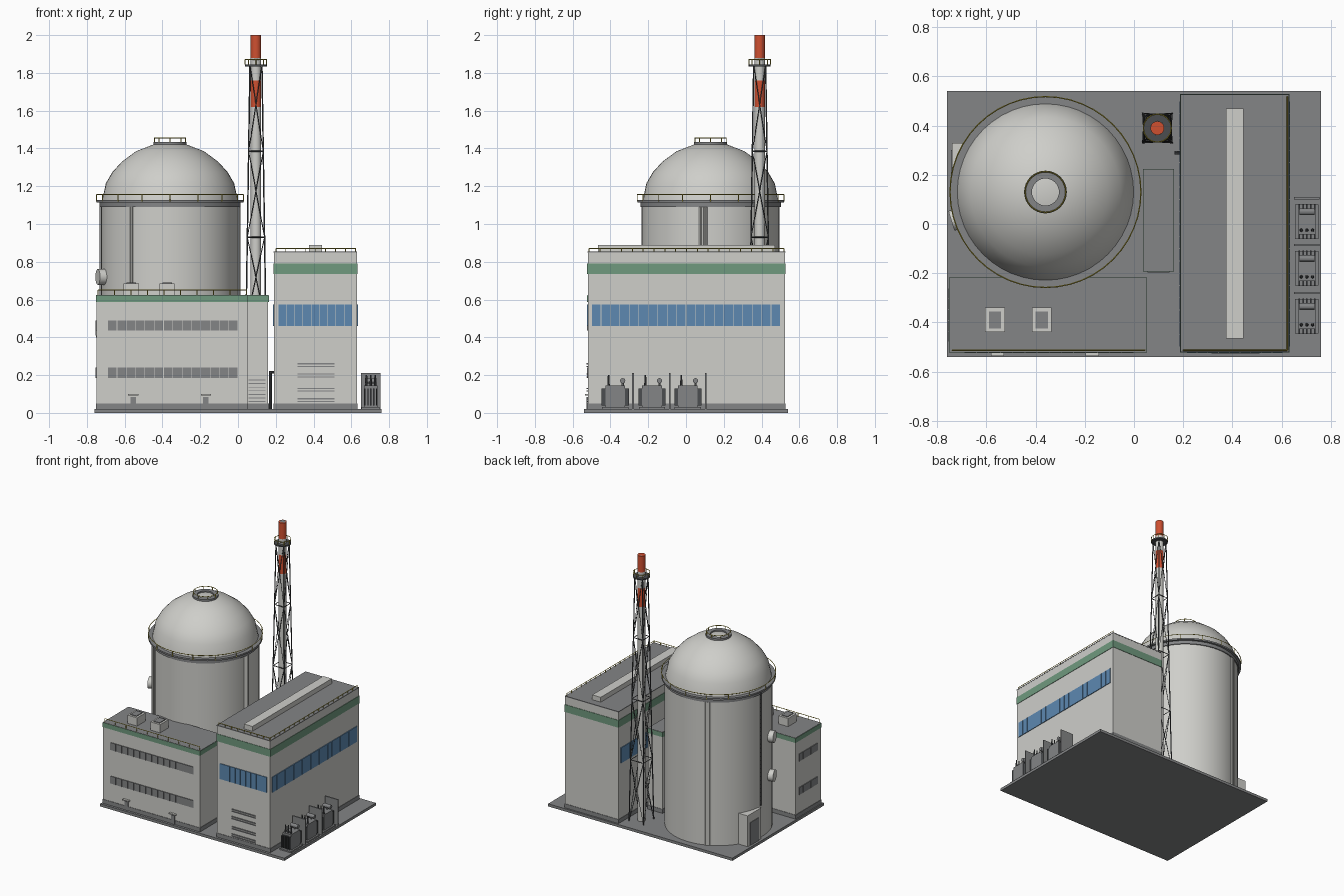
import bpy, bmesh
from math import sin, cos, pi, radians
from mathutils import Vector, Matrix

if "Cube" in bpy.data.objects:
    bpy.data.objects.remove(bpy.data.objects["Cube"])


def material(name, r, g, b):
    m = bpy.data.materials.new(name)
    m.diffuse_color = (r, g, b, 1)
    m.use_nodes = True
    bsdf = next(n for n in m.node_tree.nodes if n.type == 'BSDF_PRINCIPLED')
    bsdf.inputs["Base Color"].default_value = (r, g, b, 1)
    return m


concrete = material("pale concrete", .62, .62, .59)
grey = material("roof grey", .23, .235, .24)
steel = material("dark steel", .07, .075, .08)
green = material("green trim", .16, .32, .21)
blue = material("blue glass", .11, .25, .44)
red = material("warning red", .62, .08, .03)
yellow = material("safety yellow", .6, .5, .06)


class Part:
    """Collects simple solids into one mesh object."""

    def __init__(self):
        self.bm = bmesh.new()

    def box(self, x, y, z):
        size = [b - a for a, b in (x, y, z)]
        mid = [(a + b) / 2 for a, b in (x, y, z)]
        bmesh.ops.create_cube(self.bm, size=1, matrix=Matrix.LocRotScale(Vector(mid), None, Vector(size)))
        return self

    def rod(self, a, b, r, sides=5, r_end=None):
        a, b = Vector(a), Vector(b)
        d = b - a
        turn = d.to_track_quat('Z', 'Y').to_matrix().to_4x4()
        bmesh.ops.create_cone(self.bm, cap_ends=True, segments=sides, radius1=r, radius2=r_end or r,
                              depth=d.length, matrix=Matrix.Translation((a + b) / 2) @ turn)
        return self

    def lathe(self, centre, profile, sides=48):
        rings = []
        for r, z in profile:
            rings.append([self.bm.verts.new((centre[0] + r * cos(2 * pi * i / sides),
                                             centre[1] + r * sin(2 * pi * i / sides), z)) for i in range(sides)])
        for low, high in zip(rings, rings[1:]):
            for i in range(sides):
                j = (i + 1) % sides
                self.bm.faces.new((low[i], low[j], high[j], high[i]))
        return self

    def rail(self, points, height, posts, r=.0025):
        """Top rail and posts along each straight run."""
        up = Vector((0, 0, height))
        for a, b in zip(points, points[1:]):
            a, b = Vector(a), Vector(b)
            self.rod(a + up, b + up, r, 4)
            for i in range(posts + 1):
                p = a.lerp(b, i / posts)
                self.rod(p, p + up, r, 4)
        return self

    def finish(self, name, mat, smooth=False):
        bmesh.ops.remove_doubles(self.bm, verts=self.bm.verts, dist=1e-6)
        bmesh.ops.recalc_face_normals(self.bm, faces=self.bm.faces)
        mesh = bpy.data.meshes.new(name)
        self.bm.to_mesh(mesh)
        self.bm.free()
        mesh.materials.append(mat)
        ob = bpy.data.objects.new(name, mesh)
        bpy.context.collection.objects.link(ob)
        if smooth:
            bpy.ops.object.select_all(action='DESELECT')
            ob.select_set(True)
            bpy.context.view_layer.objects.active = ob
            bpy.ops.object.shade_smooth_by_angle(angle=radians(35))
        return ob


def grow(span, by):
    return span[0] - by, span[1] + by


def panes(part, span, count, place):
    """Row of equal panes with narrow gaps."""
    step = (span[1] - span[0]) / count
    for i in range(count):
        place(part, (span[0] + i * step + .0015, span[0] + (i + 1) * step - .0015))


def building(name, x, y, top, band):
    """Walls, grey roof slab, green trim and grey plinth."""
    Part().box(x, y, (.015, top)).finish(name + "_walls", concrete)
    Part().box(grow(x, .001), grow(y, .001), (top - .002, top + .004)).finish(name + "_roof", grey)
    Part().box(grow(x, .003), grow(y, .003), band).finish(name + "_trim", green)
    Part().box(grow(x, .003), grow(y, .003), (.015, .05)).finish(name + "_plinth", grey)


# Ground slab
Part().box((-.76, .76), (-.54, .54), (0, .02)).finish("ground_slab", grey)

# Three buildings
hall_x, hall_y = (.19, .63), (-.52, .525)
front_x, front_y = (-.75, .05), (-.52, -.22)
link_x, link_y = (.04, .16), (-.19, .22)
building("turbine_hall", hall_x, hall_y, .85, (.735, .79))
building("front_building", front_x, front_y, .62, (.588, .622))
building("link_building", link_x, link_y, .62, (.588, .622))

# Turbine hall glazing, roof vent and louvres
glass = Part()
panes(glass, (.213, .605), 9, lambda p, s: p.box(s, (-.525, -.515), (.46, .575)))
for x in hall_x:
    panes(glass, (-.5, .5), 20, lambda p, s: p.box((x - .005, x + .005), s, (.46, .575)))
glass.finish("hall_windows", blue)
Part().box((.375, .445), (-.465, .47), (.85, .89)).finish("hall_roof_vent", concrete)
slats = Part()
for z in (.06, .075, .115, .13, .19, .205, .245, .26):
    slats.box((.315, .51), (-.527, -.518), (z - .003, z + .003))
for i in range(7):
    z = .06 + i * .019
    slats.box((.055, .145), (-.197, -.188), (z - .002, z + .002))
slats.finish("wall_louvres", grey)

# Front building windows, doors, canopies and roof units
strips = Part()
for z in ((.185, .24), (.435, .49)):
    panes(strips, (-.69, 0), 14, lambda p, s: p.box(s, (-.525, -.515), z))
    panes(strips, (-.48, -.26), 5, lambda p, s: p.box((-.755, -.745), s, z))
doors, canopies = Part(), Part()
for x in (-.555, -.17):
    doors.box((x - .014, x + .014), (-.526, -.515), (.02, .085))
    canopies.box((x - .027, x + .027), (-.536, -.515), (.092, .1))
strips.finish("front_windows", grey)
doors.finish("front_doors", grey)
canopies.finish("door_canopies", concrete)
units, unit_caps = Part(), Part()
for x in (-.565, -.375):
    units.box((x - .04, x + .04), (-.44, -.34), (.62, .685))
    unit_caps.box((x - .025, x + .025), (-.425, -.355), (.68, .69))
units.finish("roof_units", concrete)
unit_caps.finish("roof_unit_fans", grey)

# Roof railings
rails = Part()
rails.rail([(.2, -.513, .85), (.623, -.513, .85)], .02, 8)
rails.rail([(.623, -.513, .85), (.623, .518, .85)], .02, 18)
rails.rail([(-.74, -.513, .62), (.045, -.513, .62)], .03, 9)
rails.finish("roof_railings", yellow)

# Reactor building
core = (-.36, .13)


def around(angle, r, z):
    a = radians(angle)
    return Vector((core[0] + r * cos(a), core[1] + r * sin(a), z))


Part().lathe(core, [(0, .004), (.365, .004), (.365, 1.1), (0, 1.1)]).finish("reactor_wall", concrete, True)
dome_profile = [(.36, 1.12), (.34, 1.215), (.305, 1.275), (.255, 1.33), (.18, 1.385), (.09, 1.42), (0, 1.43)]
Part().lathe(core, dome_profile).finish("reactor_dome", concrete, True)
Part().lathe(core, [(.35, 1.09), (.372, 1.09), (.372, 1.115), (.388, 1.115), (.388, 1.127), (.35, 1.127)]
             ).finish("dome_gallery", grey, True)
Part().lathe(core, [(.055, 1.42), (.055, 1.434), (.087, 1.434), (.087, 1.41)], 32).finish("dome_cap_ring", grey, True)


def ring_rail(name, centre, r, z, height, sides, skip):
    part = Part()
    pts = [Vector((centre[0] + r * cos(2 * pi * i / sides), centre[1] + r * sin(2 * pi * i / sides), z))
           for i in range(sides)]
    up = Vector((0, 0, height))
    for i, p in enumerate(pts):
        part.rod(p + up, pts[i - 1] + up, .0025, 4)
        if i % skip == 0:
            part.rod(p, p + up, .0025, 4)
    part.finish(name, yellow)


ring_rail("gallery_railing", core, .388, 1.12, .037, 48, 3)
ring_rail("dome_cap_railing", core, .083, 1.43, .025, 24, 3)

# Pilasters, hatches, ladder and entrance on the reactor
pilasters = Part()
for angle in (114, 234, 354):
    for side in (-1, 1):
        a, b = around(angle + side * 2.4, .364, .02), around(angle + side * 2.4, .364, 1.09)
        pilasters.rod(a, b, .008, 4)
    pilasters.rod(around(angle, .36, .02), around(angle, .36, 1.09), .014, 4)
pilasters.finish("reactor_pilasters", concrete)
hatches = Part()
for z in (.43, .72):
    hatches.rod(around(197, .34, z), around(197, .4, z), .042, 20)
hatches.finish("reactor_hatches", concrete, True)
ladder = Part()
for angle in (174, 176):
    ladder.rod(around(angle, .372, .26), around(angle, .372, 1.1), .002, 4)
for i in range(28):
    z = .27 + i * .03
    ladder.rod(around(174, .372, z), around(176, .372, z), .002, 4)
ladder.finish("reactor_ladder", steel)
Part().box((-.74, -.6), (.17, .33), (.015, .25)).finish("entrance_block", concrete)
Part().box((-.744, -.736), (.2, .3), (.02, .19)).finish("entrance_door", grey)

# Vent stack with painted bands
sx, sy = .095, .39
for i, (low, high, mat) in enumerate([(.015, 1.62, concrete), (1.62, 1.76, red), (1.76, 1.88, concrete), (1.88, 2, red)]):
    Part().rod((sx, sy, low), (sx, sy, high), .028, 20).finish("stack_section_" + str(i + 1), mat, True)
Part().lathe((sx, sy), [(.028, 1.835), (.058, 1.835), (.058, 1.845), (.028, 1.845)], 24).finish("stack_platform", steel)
Part().rod((sx, sy, 1.99), (sx, sy, 2), .022, 20).finish("stack_mouth", grey)
ring_rail("stack_platform_railing", (sx, sy), .057, 1.845, .027, 16, 2)

# Lattice tower around the stack
corners = [(-1, -1), (1, -1), (1, 1), (-1, 1)]
levels = [.02 + i * .455 for i in range(5)]


def node(i, z):
    half = .06 - .028 * z / 1.84
    cx, cy = corners[i % 4]
    return sx + cx * half, sy + cy * half, z


lattice = Part()
for i in range(4):
    lattice.rod(node(i, .02), node(i, 1.84), .004)
    for low, high in zip(levels, levels[1:]):
        lattice.rod(node(i, low), node(i + 1, high), .0025, 4)
        lattice.rod(node(i + 1, low), node(i, high), .0025, 4)
        lattice.rod(node(i, high), node(i + 1, high), .003, 4)
lattice.finish("stack_lattice", steel)

# Pipe beside the hall
Part().rod((.172, .29, .02), (.172, .29, .22), .007, 8).rod((.165, .29, .215), (.195, .29, .215), .007, 8
                                                            ).finish("service_pipe", steel)

# Transformers with cooling fins, tanks, bushings and blast walls
tanks, fins, walls = Part(), Part(), Part()
for y in (-.375, -.18, .01):
    tanks.box((.655, .75), (y - .07, y + .07), (.02, .03))
    tanks.box((.668, .738), (y - .052, y + .052), (.03, .145))
    tanks.rod((.672, y + .04, .17), (.734, y + .04, .17), .014, 12)
    tanks.rod((.703, y + .04, .14), (.703, y + .04, .17), .006, 6)
    for i in range(5):
        x = .672 + i * .0155
        for side in (-1, 1):
            fins.box((x - .003, x + .003), (y + side * .062 - .01, y + side * .062 + .01), (.04, .13))
    for x in (.68, .703, .726):
        fins.rod((x, y - .035, .14), (x, y - .035, .2), .007, 8, .004)
    walls.box((.65, .755), (y + .09, y + .099), (.015, .21))
tanks.finish("transformer_tanks", grey)
fins.finish("transformer_fins", steel)
walls.finish("blast_walls", grey)
